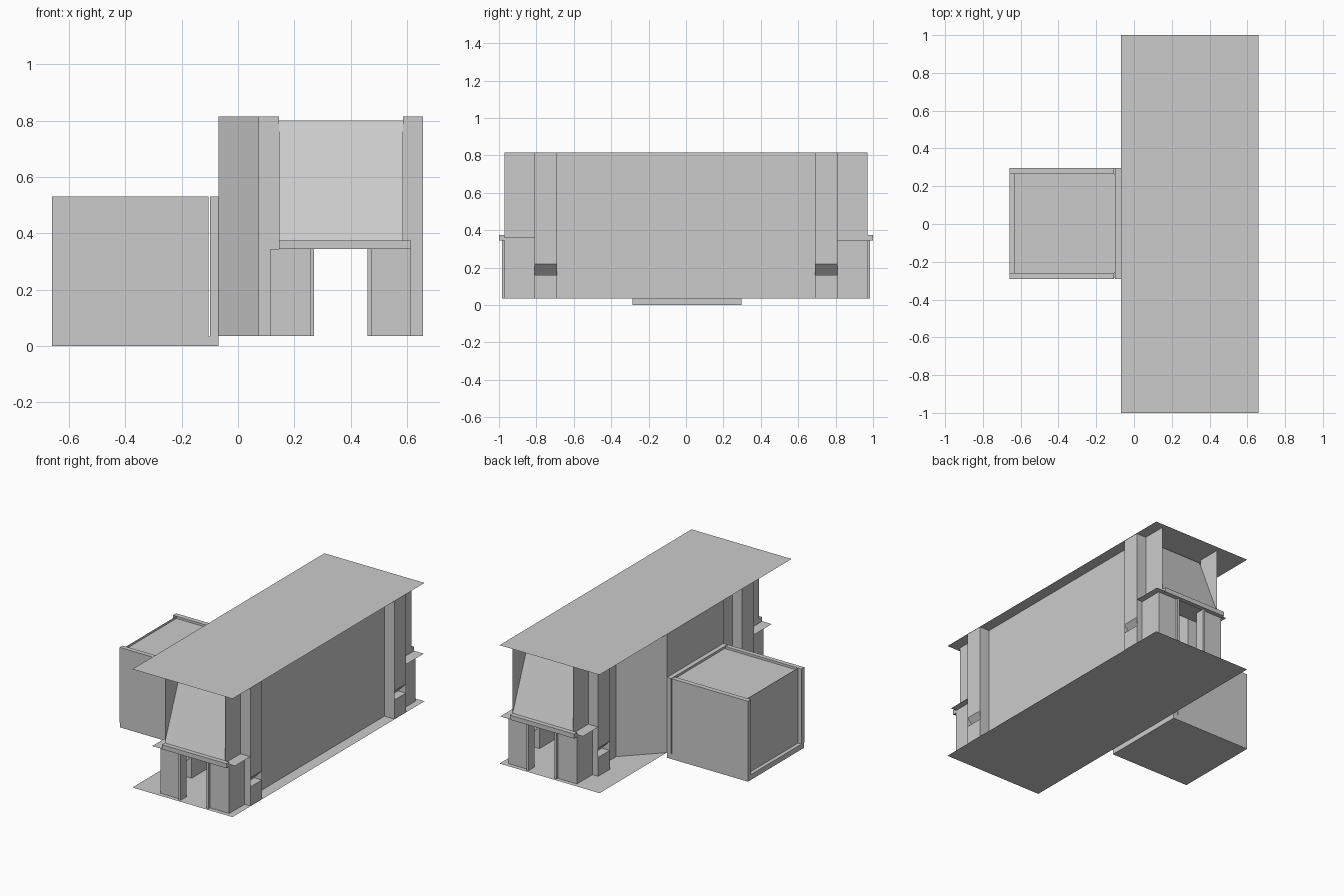
import bpy

if "Cube" in bpy.data.objects:
    bpy.data.objects.remove(bpy.data.objects["Cube"])

FLOOR, ROOF = 0.035, 0.815
AXIS = 0.365          # centre line of the hall in x


def quads(name, faces):
    """One mesh object made of separate flat panels."""
    verts, polys = [], []
    for f in faces:
        polys.append(range(len(verts), len(verts) + len(f)))
        verts += f
    me = bpy.data.meshes.new(name)
    me.from_pydata(verts, [], [list(p) for p in polys])
    ob = bpy.data.objects.new(name, me)
    bpy.context.collection.objects.link(ob)
    return ob


def wall(x0, y0, x1, y1, z0=FLOOR, z1=ROOF):
    return [(x0, y0, z0), (x1, y1, z0), (x1, y1, z1), (x0, y0, z1)]


def deck(x0, x1, y0, y1, z):
    return [(x0, y0, z), (x1, y0, z), (x1, y1, z), (x0, y1, z)]


def box(x0, x1, y0, y1, z0, z1):
    return [deck(x0, x1, y0, y1, z0)[::-1], deck(x0, x1, y0, y1, z1),
            wall(x0, y0, x1, y0, z0, z1), wall(x1, y0, x1, y1, z0, z1),
            wall(x1, y1, x0, y1, z0, z1), wall(x0, y1, x0, y0, z0, z1)]


def turned(faces):
    """Rotate half a turn about the hall centre."""
    return [[(2 * AXIS - x, -y, z) for x, y, z in f] for f in faces]


def mirrored(faces):
    """Mirror across the hall's long centre line."""
    return [[(2 * AXIS - x, y, z) for x, y, z in f][::-1] for f in faces]


# roof and floor plates
quads("roof", [deck(-0.07, 0.66, -1, 1, ROOF)])
quads("floor", [deck(-0.07, 0.66, -1, 1, FLOOR)])

# long walls, with the left one splayed out to the annex
quads("right_wall", [wall(0.585, -0.69, 0.585, 0.69)])
quads("left_wall", [
    wall(0.145, 0.69, 0.145, 0.52), wall(0.145, 0.52, -0.07, 0.30),
    wall(-0.07, 0.30, -0.07, -0.29, 0.53, ROOF),
    wall(-0.07, -0.29, 0.145, -0.52), wall(0.145, -0.52, 0.145, -0.69)])

# piers with a low slot: sloped hood over a small shelf
xi, xo, ya, yb = 0.585, 0.657, -0.81, -0.69
pier = [wall(xi, ya, xo, ya), wall(xo, yb, xi, yb),
        wall(xo, ya, xo, yb, 0.22, ROOF), wall(xo, ya, xo, yb, FLOOR, 0.16),
        [(0.6, ya, 0.16), (0.6, yb, 0.16), (xo, yb, 0.22), (xo, ya, 0.22)][::-1],
        deck(0.6, xo, ya, yb, 0.16)]

# entrance: sloped upper panel between cheeks, canopy, porch and doorway
upper = [[(0.145, -0.97, 0.375), (0.585, -0.97, 0.375),
          (0.585, -0.80, 0.80), (0.145, -0.80, 0.80)],
         wall(0.585, -0.97, 0.585, -0.81, 0.345),
         wall(0.145, -0.81, 0.145, -0.97, 0.345)]
canopy = box(0.145, 0.615, -1, -0.97, 0.345, 0.375) + [
    deck(0.075, 0.145, -1, -0.81, 0.347),
    deck(0.145, 0.657, -0.97, -0.81, 0.36)]
porch = [wall(0.115, -0.97, 0.27, -0.97, FLOOR, 0.345),
         wall(0.46, -0.97, 0.615, -0.97, FLOOR, 0.345),
         wall(0.115, -0.81, 0.115, -0.97, FLOOR, 0.345),
         wall(0.615, -0.97, 0.615, -0.81, FLOOR, 0.36)]
jambs = (box(0.255, 0.27, -0.985, -0.92, FLOOR, 0.345)
         + box(0.46, 0.475, -0.985, -0.92, FLOOR, 0.345))

parts = {"right_pier": pier, "left_pier": mirrored(pier), "upper_panel": upper,
         "canopy": canopy, "porch": porch, "door_jambs": jambs}
for name, faces in parts.items():
    quads("front_" + name, faces)
    quads("back_" + name, turned(faces))

# annex: base, recessed body, end slabs and the collar joining the hall
quads("annex_base", box(-0.66, -0.07, -0.285, 0.297, 0, FLOOR))
quads("annex_body", [
    wall(-0.635, 0.265, -0.635, -0.26, FLOOR, 0.53),
    deck(-0.635, -0.10, -0.26, 0.265, 0.515)])
quads("annex_front_slab", box(-0.66, -0.105, -0.29, -0.26, FLOOR, 0.53))
quads("annex_back_slab", box(-0.66, -0.105, 0.265, 0.297, FLOOR, 0.53))
quads("annex_collar", box(-0.10, -0.07, -0.29, 0.297, FLOOR, 0.53))
